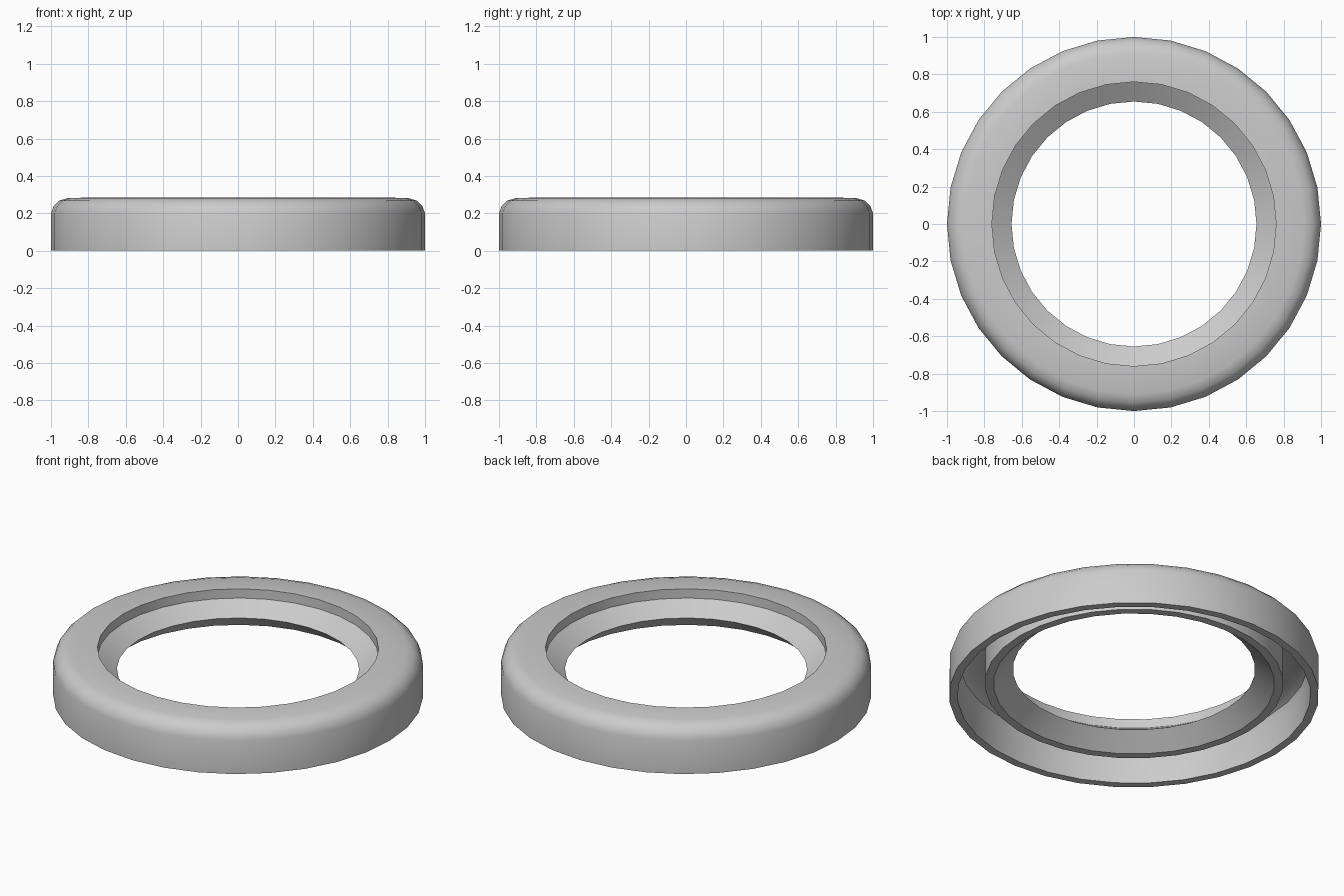
import bpy, bmesh, math
from mathutils import Matrix, Vector

if "Cube" in bpy.data.objects:
    bpy.data.objects.remove(bpy.data.objects["Cube"], do_unlink=True)

SIDES = 32

grey = bpy.data.materials.new("plain_grey")
grey.use_nodes = True
colour = (0.6, 0.6, 0.6, 1)
grey.diffuse_color = colour
grey.node_tree.nodes["Principled BSDF"].inputs["Base Color"].default_value = colour


def lathe(name, profile):
    """Turn a closed (radius, height) outline around the z axis."""
    bm = bmesh.new()
    verts = [bm.verts.new((0, r, z)) for r, z in profile]
    edges = [bm.edges.new((verts[i - 1], verts[i])) for i in range(len(verts))]
    bmesh.ops.spin(bm, geom=verts + edges, cent=(0, 0, 0), axis=(0, 0, 1),
                   angle=math.tau, steps=SIDES, use_merge=True)
    bmesh.ops.remove_doubles(bm, verts=bm.verts[:], dist=1e-4)
    bmesh.ops.recalc_face_normals(bm, faces=bm.faces[:])
    mesh = bpy.data.meshes.new(name)
    bm.to_mesh(mesh)
    bm.free()
    mesh.materials.append(grey)
    obj = bpy.data.objects.new(name, mesh)
    bpy.context.collection.objects.link(obj)
    bpy.ops.object.select_all(action="DESELECT")
    obj.select_set(True)
    bpy.context.view_layer.objects.active = obj
    bpy.ops.object.shade_smooth_by_angle(angle=math.radians(32))
    return obj


# Rounded outer wall and flat top
outside = [(1, 0), (1, 0.2), (0.985, 0.24), (0.955, 0.268), (0.91, 0.282), (0.76, 0.285)]
# Step, sloping seat down to the narrow lip, then flare to the lower edge
bore = [(0.76, 0.23), (0.655, 0.16), (0.76, 0.07)]
# Hollow channel in the underside
channel = [(0.807, 0.07), (0.807, 0.24), (0.91, 0.237), (0.945, 0.215), (0.955, 0.18), (0.955, 0)]

lathe("ring_body", outside + bore + channel)
